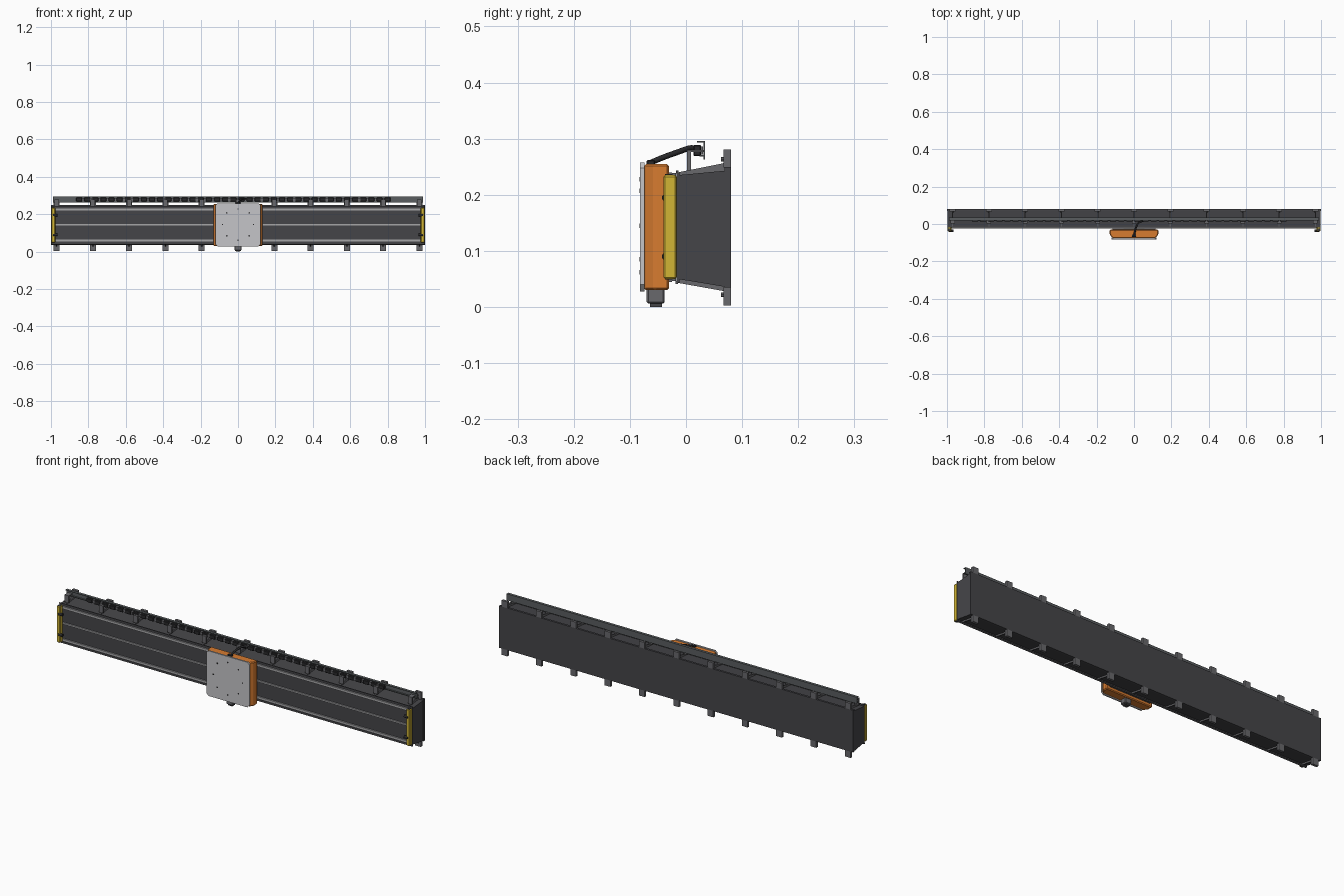
import bpy, bmesh, math
from mathutils import Matrix

cube = bpy.data.objects.get("Cube")
if cube:
    bpy.data.objects.remove(cube)


def material(name, r, g, b):
    m = bpy.data.materials.new(name)
    m.use_nodes = True
    m.diffuse_color = (r, g, b, 1)
    m.node_tree.nodes["Principled BSDF"].inputs["Base Color"].default_value = (r, g, b, 1)
    return m


DARK = material("dark steel", .06, .06, .066)
GREY = material("mid grey", .14, .14, .15)
RAIL = material("rail steel", .38, .38, .39)
PLATE = material("light plate", .56, .56, .58)
ORANGE = material("orange", .68, .2, .03)
YELLOW = material("yellow", .64, .46, .035)
TRAY = material("tray grey", .1, .11, .115)
BLACK = material("black", .022, .022, .024)


def finish(name, bm, mat, bevel=0):
    bmesh.ops.recalc_face_normals(bm, faces=bm.faces)
    mesh = bpy.data.meshes.new(name)
    bm.to_mesh(mesh)
    bm.free()
    mesh.materials.append(mat)
    ob = bpy.data.objects.new(name, mesh)
    bpy.context.collection.objects.link(ob)
    if bevel:
        mod = ob.modifiers.new("bevel", 'BEVEL')
        mod.width = bevel
        mod.segments = 1
    return ob


def box(name, x, y, z, mat, bevel=0):
    """Box between pairs of limits."""
    bm = bmesh.new()
    bmesh.ops.create_cube(bm, size=1)
    for v in bm.verts:
        v.co = [lim[0] if c < 0 else lim[1] for c, lim in zip(v.co, (x, y, z))]
    return finish(name, bm, mat, bevel)


def prism(name, profile, a, b, mat, axis='x', bevel=0):
    """Extrude a (y, z) profile along x, or an (x, y) profile along z."""
    bm = bmesh.new()
    place = (lambda p, t: (t, *p)) if axis == 'x' else (lambda p, t: (*p, t))
    face = bm.faces.new([bm.verts.new(place(p, a)) for p in profile])
    ext = bmesh.ops.extrude_face_region(bm, geom=[face])
    for v in ext["geom"]:
        if isinstance(v, bmesh.types.BMVert):
            v.co["xyz".index(axis)] = b
    return finish(name, bm, mat, bevel)


def cylinder(name, center, radius, depth, axis, mat, sides=12):
    bm = bmesh.new()
    turn = {'x': Matrix.Rotation(math.pi / 2, 4, 'Y'),
            'y': Matrix.Rotation(math.pi / 2, 4, 'X'), 'z': Matrix()}[axis]
    bmesh.ops.create_cone(bm, cap_ends=True, segments=sides, radius1=radius, radius2=radius,
                          depth=depth, matrix=Matrix.Translation(center) @ turn)
    return finish(name, bm, mat)


# Main beam and its back plate
prism("beam", [(-.015, .05), (-.015, .235), (.07, .243), (.07, .036)], -.998, .998, DARK)
box("back_plate", (-1, 1), (.069, .08), (.035, .25), DARK)
box("front_plate", (-.998, .998), (-.017, -.012), (.044, .24), DARK)
box("lower_lip", (-.998, .998), (-.019, -.014), (.041, .046), GREY)
box("upper_lip", (-.998, .998), (-.018, -.013), (.238, .243), DARK)

# Guide rails along the front
for name, z, h in (("upper_rail", .225, .006), ("middle_rail", .145, .004), ("lower_rail", .06, .006)):
    box(name, (-.975, .975), (-.024, -.016), (z - h, z + h), RAIL)

# Repeated ribs, feet, bolts and tray brackets
for i in range(11):
    x = (i - 5) * .194
    prism("rib", [(-.014, .043), (-.014, .24), (.07, .257), (.07, .028)], x - .003, x + .003, GREY)
    for name, lo, hi, bolt in (("lower_foot", .003, .036, .022), ("upper_foot", .249, .281, .263)):
        box(name, (x - .016, x + .016), (.067, .08), (lo, hi), GREY)
        cylinder("foot_bolt", (x, .065, bolt), .004, .006, 'y', GREY, 8)
    box("bracket_leg", (x - .012, x + .012), (.002, .009), (.243, .279), GREY)
    box("bracket_arm", (x - .012, x + .012), (.002, .033), (.276, .28), GREY)

# Cable tray: upright web with a top lip and a centre shelf
box("tray_web", (-.99, .99), (.031, .034), (.263, .296), TRAY)
box("tray_lip", (-.99, .99), (.02, .034), (.293, .296), TRAY)
box("tray_shelf", (-.99, .99), (.024, .032), (.268, .271), TRAY)

# Cable chain links inside the tray
links = 39
for i in range(links):
    x = -.85 + i * 1.65 / (links - 1)
    box("chain_link", (x - .016, x + .016), (.013, .027), (.269, .289), BLACK, .002)
box("chain_core", (-.85, .8), (.016, .03), (.272, .286), GREY)

# Yellow end stops with bumpers
for s in (-1, 1):
    box("end_stop", sorted((s * .977, s * .997)), (-.04, -.017), (.05, .235), YELLOW, .003)
    for z in (.05, .233):
        box("end_stop_cap", sorted((s * .98, s * .994)), (-.037, -.024), (z - .001, z + .004), DARK)
    for z in (.09, .195):
        cylinder("bumper", (s * .977, -.036, z), .007, .022, 'x', BLACK)

# Carriage body with slanted front corners
half = [(.13, -.03), (.13, -.056), (.116, -.075)]
outline = half + [(-x, y) for x, y in reversed(half)]
prism("carriage", outline, .03, .255, ORANGE, 'z', .004)
box("carriage_mount", (-.115, .115), (-.031, -.025), (.045, .24), GREY)
for s in (-1, 1):
    for z in (.06, .225):
        box("bearing_block", sorted((s * .055, s * .115)), (-.031, -.018), (z - .014, z + .014), GREY)

# Mounting plate with clipped corners
corner = [(.121, .04), (.121, .248), (.111, .258), (.1, .258)]
bm = bmesh.new()
pts = [(.109, .028)] + corner[:3] + [(-x, z) for x, z in reversed(corner[:3])] + [(-.109, .028)]
face = bm.faces.new([bm.verts.new((x, -.082, z)) for x, z in pts])
ext = bmesh.ops.extrude_face_region(bm, geom=[face])
bmesh.ops.translate(bm, vec=(0, .008, 0), verts=[v for v in ext["geom"] if isinstance(v, bmesh.types.BMVert)])
finish("mounting_plate", bm, PLATE)

# Bolt holes as thin dark discs
holes = [(0, .228), (0, .062)] + [(s * x, z) for s in (-1, 1)
                                  for x, z in ((.06, .207), (.06, .085), (.083, .145))]
for x, z in holes:
    cylinder("bolt_hole", (x, -.082, z), .004, .001, 'y', BLACK, 10)

# Drive motor under the carriage
box("motor", (-.018, .018), (-.07, -.038), (.006, .034), GREY, .003)
box("motor_cap", (-.012, .012), (-.064, -.043), (0, .008), DARK)

# Cable from the carriage up to the tray
curve = bpy.data.curves.new("cable", 'CURVE')
curve.dimensions = '3D'
curve.bevel_depth = .005
curve.bevel_resolution = 2
curve.use_fill_caps = True
path = [(0, -.066, .256), (.004, -.045, .265), (.012, -.015, .276), (.025, .006, .283), (.06, .02, .281)]
spline = curve.splines.new('BEZIER')
spline.bezier_points.add(len(path) - 1)
for p, co in zip(spline.bezier_points, path):
    p.co = co
    p.handle_left_type = p.handle_right_type = 'AUTO'
curve.materials.append(BLACK)
cable = bpy.data.objects.new("cable", curve)
bpy.context.collection.objects.link(cable)
box("cable_socket", (-.012, .012), (-.07, -.055), (.25, .262), BLACK, .002)
